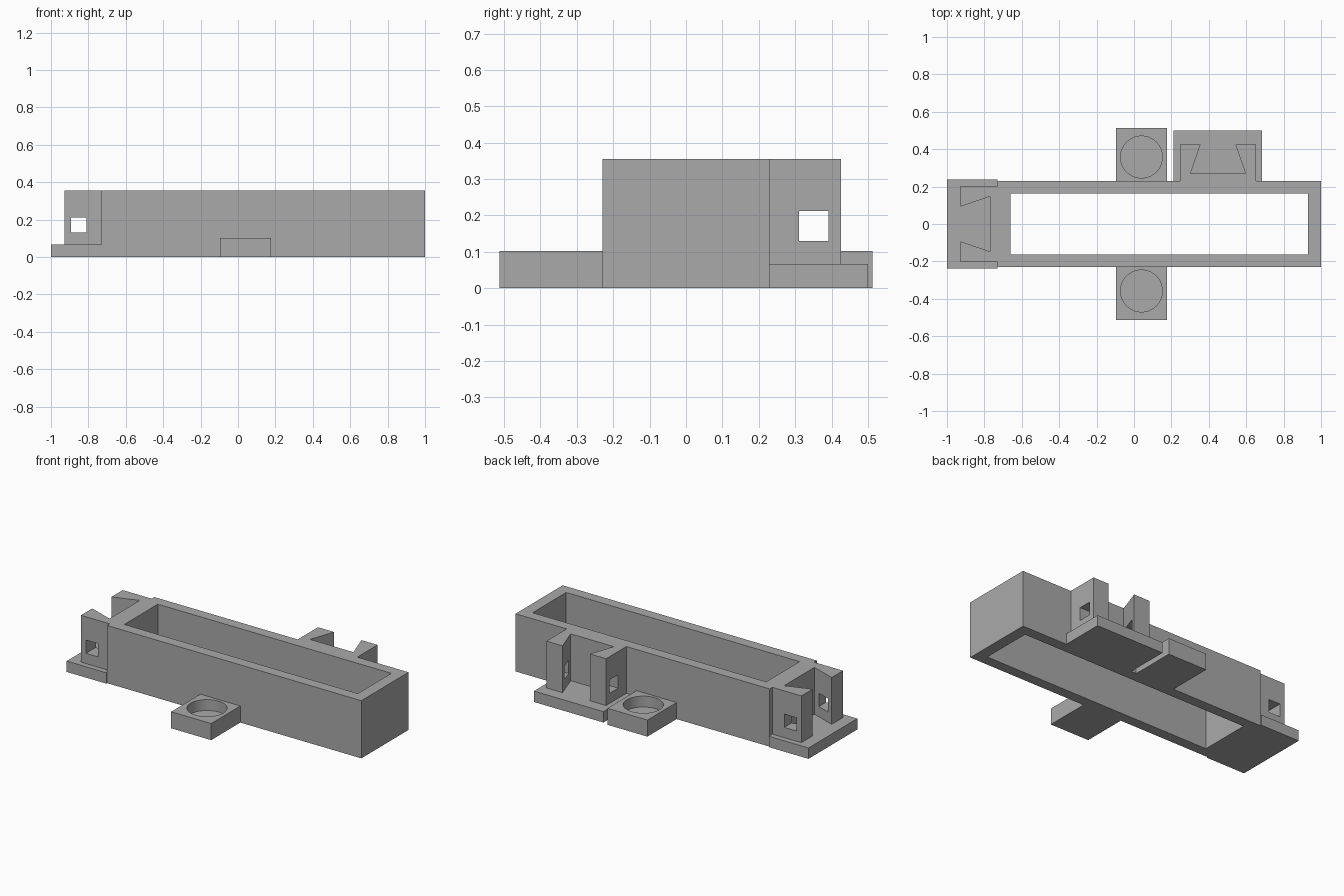
import bpy, bmesh, math

if "Cube" in bpy.data.objects:
    bpy.data.objects.remove(bpy.data.objects["Cube"])

H, PLATE, EAR = 0.355, 0.067, 0.102   # heights of tray, clip plates and ears
HALF = 0.229                          # half depth of the tray
INTO = 0.03                           # overlap of joined parts

grey = bpy.data.materials.new("plain grey")
grey.diffuse_color = (0.40, 0.40, 0.40, 1)
grey.use_nodes = True
grey.node_tree.nodes["Principled BSDF"].inputs["Base Color"].default_value = grey.diffuse_color


def prism(name, points, z0, z1):
    """Extrude a flat outline from z0 to z1."""
    bm = bmesh.new()
    face = bm.faces.new([bm.verts.new((x, y, z0)) for x, y in points])
    up = bmesh.ops.extrude_face_region(bm, geom=[face])["geom"]
    bmesh.ops.translate(bm, vec=(0, 0, z1 - z0),
                        verts=[v for v in up if isinstance(v, bmesh.types.BMVert)])
    bmesh.ops.recalc_face_normals(bm, faces=bm.faces)
    mesh = bpy.data.meshes.new(name)
    bm.to_mesh(mesh)
    bm.free()
    mesh.materials.append(grey)
    ob = bpy.data.objects.new(name, mesh)
    bpy.context.collection.objects.link(ob)
    return ob


def box(name, x0, x1, y0, y1, z0, z1):
    return prism(name, [(x0, y0), (x1, y0), (x1, y1), (x0, y1)], z0, z1)


def combine(target, tool, operation):
    """Apply a boolean and remove the tool."""
    mod = target.modifiers.new(operation, 'BOOLEAN')
    mod.operation, mod.solver, mod.object = operation, 'EXACT', tool
    bpy.context.view_layer.objects.active = target
    bpy.ops.object.modifier_apply(modifier=mod.name)
    bpy.data.objects.remove(tool)


def dovetail_clip(name, place):
    """Slotted clip: u runs along the wall, v outward from it."""
    outline = [(-0.203, -INTO), (0.203, -INTO), (0.203, 0.197), (0.093, 0.197),
               (0.147, 0.041), (-0.147, 0.041), (-0.093, 0.197), (-0.203, 0.197)]
    clip = prism(name, [place(u, v) for u, v in outline], 0.03, H)
    # square window through both prongs
    window = prism("window_cutter", [place(u, v) for u, v in
                   [(-0.3, 0.081), (0.3, 0.081), (0.3, 0.163), (-0.3, 0.163)]], 0.13, 0.212)
    combine(clip, window, 'DIFFERENCE')
    return clip


# open rectangular tray body
tray = box("tray_housing", -0.73, 1, -HALF, HALF, 0, H)

# rear and end plates carrying the dovetail clips
parts = [box("rear_plate", 0.212, 0.685, HALF - INTO, 0.5, 0, PLATE),
         box("end_plate", -1, -0.73, -0.237, 0.237, 0, PLATE),
         dovetail_clip("rear_clip", lambda u, v: (0.449 + u, HALF + v)),
         dovetail_clip("end_clip", lambda u, v: (-0.73 - v, u))]

# side ears with a round blind recess
for s in (-1, 1):
    ear = box("ear", -0.096, 0.176, *sorted((s * (HALF - INTO), s * 0.512)), 0, EAR)
    ring = [(0.04 + 0.112 * math.cos(a), s * 0.358 + 0.112 * math.sin(a))
            for a in (2 * math.pi * i / 64 for i in range(64))]
    combine(ear, prism("recess_cutter", ring, 0.035, 0.2), 'DIFFERENCE')
    parts.append(ear)

for part in parts:
    combine(tray, part, 'UNION')

# long opening right through the tray
combine(tray, box("opening_cutter", -0.66, 0.93, -0.163, 0.163, -0.1, 0.5), 'DIFFERENCE')

# smooth only the round recesses
bpy.ops.object.select_all(action='DESELECT')
tray.select_set(True)
bpy.context.view_layer.objects.active = tray
bpy.ops.object.shade_smooth_by_angle(angle=math.radians(15))
